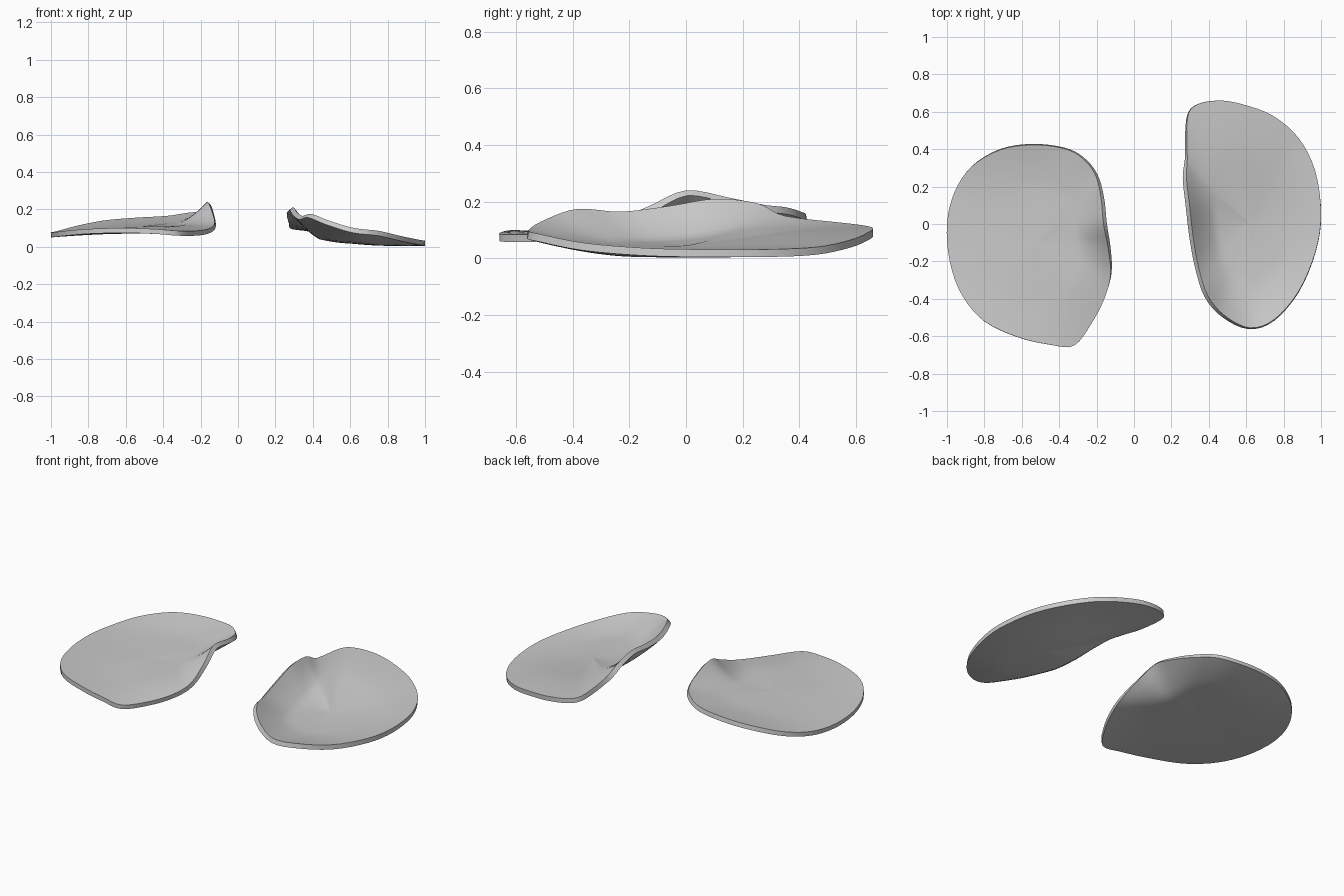
import bpy, bmesh

if "Cube" in bpy.data.objects:
    bpy.data.objects.remove(bpy.data.objects["Cube"])

SUB, RINGS, MID = 4, 12, 0.6


def catmull(a, b, c, d, t):
    return [0.5 * (2 * q + (r - p) * t + (2 * p - 5 * q + 4 * r - s) * t * t
                   + (3 * q - p - 3 * r + s) * t ** 3)
            for p, q, r, s in zip(a, b, c, d)]


def plate(name, center, rim, thick):
    """Dished plate: rim stations (x, y, rim height, mid height) blended to a centre."""
    n = len(rim)
    pts = [catmull(rim[i - 1], rim[i], rim[(i + 1) % n], rim[(i + 2) % n], k / SUB)
           for i in range(n) for k in range(SUB)]
    cx, cy, cz = center
    bm = bmesh.new()
    hub = bm.verts.new(center)
    rings = []
    for j in range(1, RINGS + 1):
        t = j / RINGS
        # quadratic through centre, mid and rim heights
        w0 = (t - MID) * (t - 1) / MID
        w1 = t * (t - 1) / (MID * (MID - 1))
        w2 = t * (t - MID) / (1 - MID)
        # near the centre use a plain blend so the hub stays smooth
        f = min(1, t / MID) ** 2
        rings.append([bm.verts.new((cx + (x - cx) * t, cy + (y - cy) * t,
                                    f * (w0 * cz + w1 * zm + w2 * zr)
                                    + (1 - f) * (cz + (zm - cz) * t / MID)))
                      for x, y, zr, zm in pts])
    m = len(pts)
    for i in range(m):
        k = (i + 1) % m
        bm.faces.new((hub, rings[0][i], rings[0][k]))
        for a, b in zip(rings, rings[1:]):
            bm.faces.new((a[i], b[i], b[k], a[k]))
    # relax the interior heights
    core = [hub] + [v for r in rings[:6] for v in r]
    for _ in range(25):
        bmesh.ops.smooth_vert(bm, verts=core, factor=0.5, use_axis_z=True)
    me = bpy.data.meshes.new(name)
    bm.to_mesh(me)
    bm.free()
    ob = bpy.data.objects.new(name, me)
    bpy.context.collection.objects.link(ob)
    sol = ob.modifiers.new("thickness", 'SOLIDIFY')
    sol.thickness = thick
    sol.offset = -1
    bpy.ops.object.select_all(action='DESELECT')
    ob.select_set(True)
    bpy.context.view_layer.objects.active = ob
    bpy.ops.object.modifier_apply(modifier=sol.name)
    bpy.ops.object.shade_smooth_by_angle(angle=0.6)
    return ob


# Left plate: broad dish, high at the inner back, falling to the inner front corner
plate("left_dished_plate", (-0.52, -0.1, 0.108), [
    (-.32, -.65, .085, .10), (-.22, -.52, .085, .108), (-.155, -.39, .097, .112),
    (-.125, -.27, .125, .115), (-.138, -.13, .185, .12), (-.163, 0, .24, .125),
    (-.178, .15, .215, .13), (-.21, .27, .19, .132), (-.28, .355, .18, .13),
    (-.38, .405, .165, .127), (-.55, .423, .155, .12), (-.72, .395, .14, .114),
    (-.87, .305, .11, .103), (-.96, .17, .085, .095), (-1, 0, .077, .09),
    (-.985, -.2, .077, .09), (-.92, -.38, .085, .091), (-.8, -.52, .095, .094),
    (-.62, -.605, .10, .096), (-.45, -.645, .095, .097)], 0.026)

# Right plate: narrower, low outer edge and a wavy raised inner wall
plate("right_dished_plate", (0.62, 0.0, 0.037), [
    (.62, -.555, .10, .052), (.75, -.51, .085, .043), (.88, -.36, .055, .034),
    (.97, -.15, .037, .031), (1, .05, .032, .03), (.97, .28, .032, .036),
    (.88, .46, .04, .047), (.74, .58, .065, .065), (.58, .64, .09, .082),
    (.45, .66, .105, .092), (.33, .635, .115, .097), (.285, .56, .125, .10),
    (.285, .35, .15, .10), (.28, .25, .195, .096), (.297, .1, .21, .08),
    (.315, -.06, .185, .07), (.345, -.23, .165, .065), (.393, -.38, .175, .065),
    (.485, -.49, .14, .058)], 0.027)
